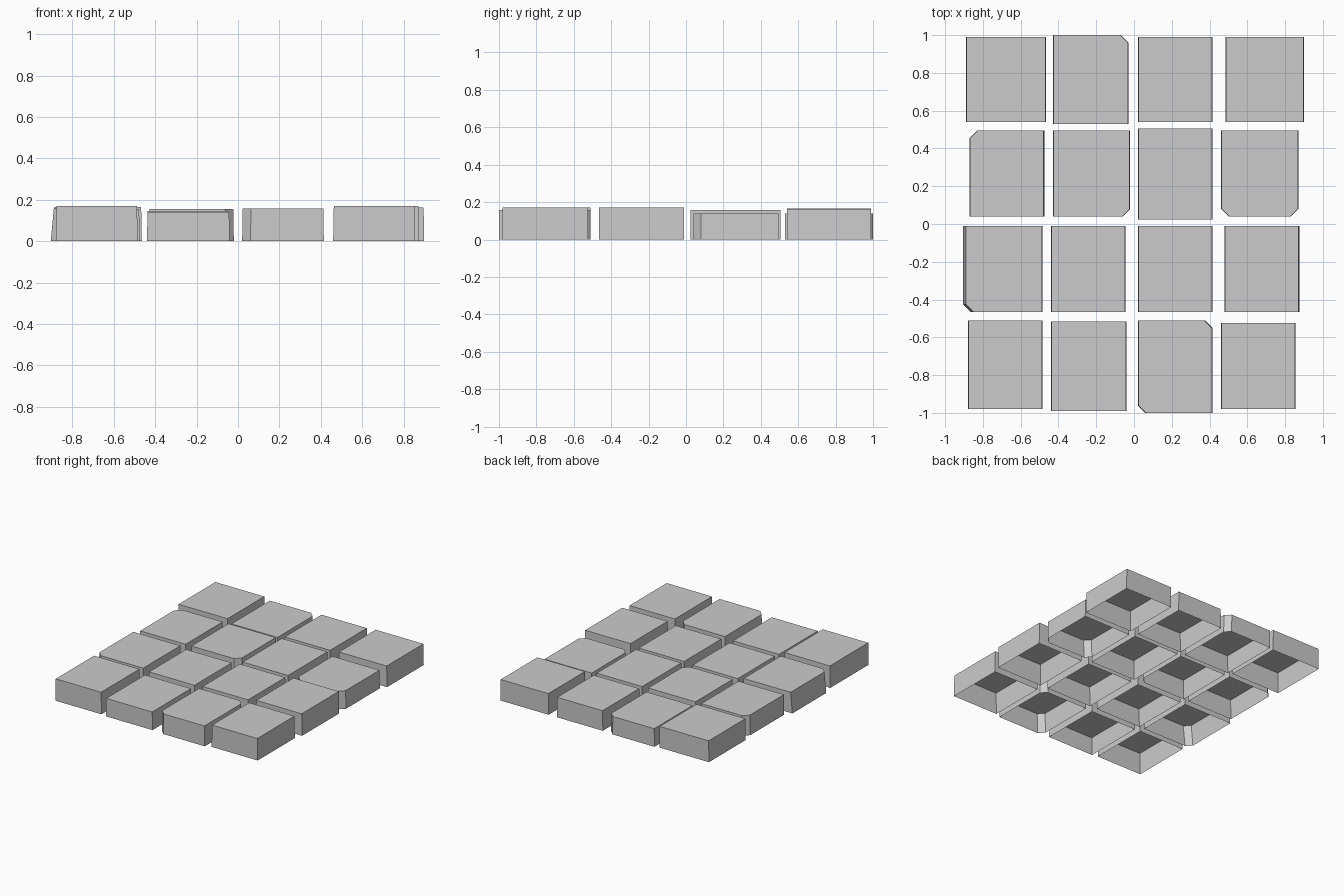
import bpy
import bmesh

cube = bpy.data.objects.get("Cube")
if cube:
    bpy.data.objects.remove(cube, do_unlink=True)

# Single stone colour
stone = bpy.data.materials.new("grey_stone")
stone.use_nodes = True
stone.diffuse_color = (0.6, 0.6, 0.6, 1)
stone.node_tree.nodes["Principled BSDF"].inputs["Base Color"].default_value = (0.6, 0.6, 0.6, 1)


def outline(x0, x1, y0, y1, cuts, size):
    """Rectangle, counter-clockwise, with the named corners cut off."""
    corners = (("front_right", x0, y0, 1, 1), ("front_left", x1, y0, -1, 1),
               ("back_left", x1, y1, -1, -1), ("back_right", x0, y1, 1, -1))
    points = []
    for name, x, y, sx, sy in corners:
        if name in cuts:
            pair = [(x, y + sy * size), (x + sx * size, y)]
            points += pair if sx * sy > 0 else pair[::-1]
        else:
            points.append((x, y))
    return points


def paver(name, x0, x1, y0, y1, height, cuts=(), lean=0.003):
    """Slightly tapered stone shell, open underneath."""
    bm = bmesh.new()
    low = outline(x0, x1, y0, y1, cuts, 0.04)
    high = outline(x0 + lean, x1 - 0.003, y0, y1, cuts, 0.04)
    base = [bm.verts.new((x, y, 0)) for x, y in low]
    top = [bm.verts.new((x, y, height)) for x, y in high]
    bm.faces.new(top)
    for i in range(len(base)):
        j = (i + 1) % len(base)
        bm.faces.new((base[i], base[j], top[j], top[i]))
    mesh = bpy.data.meshes.new(name)
    bm.to_mesh(mesh)
    bm.free()
    mesh.materials.append(stone)
    bpy.context.collection.objects.link(bpy.data.objects.new(name, mesh))


# Back row
paver("paver_back_1", -0.89, -0.465, 0.54, 0.99, 0.165)
paver("paver_back_2", -0.43, -0.03, 0.53, 1.0, 0.14, ["back_left"])
paver("paver_back_3", 0.02, 0.415, 0.54, 0.99, 0.155)
paver("paver_back_4", 0.485, 0.9, 0.54, 0.99, 0.163)

# Second row from the back
paver("paver_mid_back_1", -0.87, -0.475, 0.04, 0.495, 0.155, ["back_right"])
paver("paver_mid_back_2", -0.43, -0.02, 0.04, 0.495, 0.155, ["front_left"])
paver("paver_mid_back_3", 0.02, 0.415, 0.025, 0.505, 0.157)
paver("paver_mid_back_4", 0.46, 0.87, 0.04, 0.495, 0.14, ["front_right", "front_left"])

# Third row, its first stone leaning inward on the outside
paver("paver_mid_front_1", -0.905, -0.485, -0.465, -0.01, 0.16, ["front_right"], 0.015)
paver("paver_mid_front_2", -0.44, -0.045, -0.465, -0.01, 0.145)
paver("paver_mid_front_3", 0.02, 0.415, -0.465, -0.01, 0.155)
paver("paver_mid_front_4", 0.48, 0.875, -0.465, -0.01, 0.17)

# Front row
paver("paver_front_1", -0.88, -0.485, -0.98, -0.51, 0.17)
paver("paver_front_2", -0.44, -0.04, -0.99, -0.515, 0.14)
paver("paver_front_3", 0.02, 0.415, -1.0, -0.51, 0.157, ["front_right", "back_left"])
paver("paver_front_4", 0.46, 0.855, -0.98, -0.525, 0.17)
